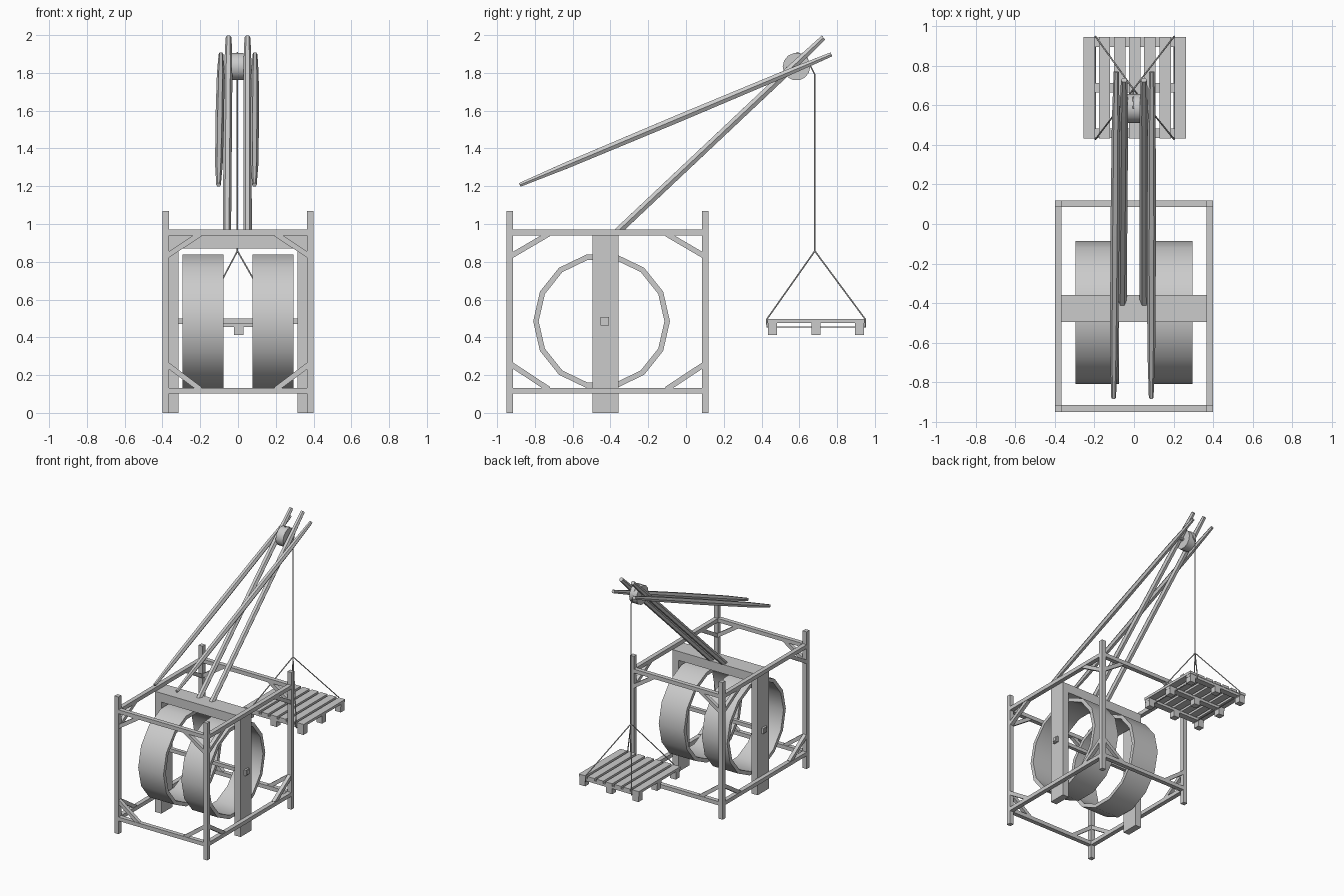
import bpy, math
from mathutils import Vector

if "Cube" in bpy.data.objects:
    bpy.data.objects.remove(bpy.data.objects["Cube"])


def make(name, verts, faces, smooth=False):
    me = bpy.data.meshes.new(name)
    me.from_pydata([tuple(v) for v in verts], [], faces)
    me.update()
    if smooth:
        me.shade_smooth()
        me.set_sharp_from_angle(angle=math.radians(32))
    ob = bpy.data.objects.new(name, me)
    bpy.context.collection.objects.link(ob)
    return ob


def box(name, x0, x1, y0, y1, z0, z1):
    v = [(x, y, z) for x in (x0, x1) for y in (y0, y1) for z in (z0, z1)]
    f = [(0, 1, 3, 2), (4, 6, 7, 5), (0, 4, 5, 1), (2, 3, 7, 6), (0, 2, 6, 4), (1, 5, 7, 3)]
    return make(name, v, f)


def pole(name, p, q, stations, sides, turn=0.0, smooth=False):
    """Round or polygonal bar from p to q; stations = [(t, radius), ...]."""
    p, q = Vector(p), Vector(q)
    rot = (q - p).to_track_quat('Z', 'Y')
    v, f = [], []
    for t, r in stations:
        for i in range(sides):
            a = 2 * math.pi * i / sides + turn
            v.append(p.lerp(q, t) + rot @ Vector((r * math.cos(a), r * math.sin(a), 0)))
    for k in range(len(stations) - 1):
        for i in range(sides):
            a, b = k * sides + i, k * sides + (i + 1) % sides
            f.append((a, b, b + sides, a + sides))
    n = len(v)
    f += [tuple(range(sides))[::-1], tuple(range(n - sides, n))]
    return make(name, v, f, smooth)


def bar(name, p, q, w):
    return pole(name, p, q, [(0, w / 1.4142), (1, w / 1.4142)], 4, math.pi / 4)


def rope(name, pts, r=0.004):
    cu = bpy.data.curves.new(name, 'CURVE')
    cu.dimensions = '3D'
    cu.bevel_depth = r
    cu.bevel_resolution = 1
    cu.use_fill_caps = True
    sp = cu.splines.new('POLY')
    sp.points.add(len(pts) - 1)
    for s, c in zip(sp.points, pts):
        s.co = (*c, 1)
    ob = bpy.data.objects.new(name, cu)
    bpy.context.collection.objects.link(ob)


def ring(name, x0, x1, cy, cz, ro, ri, n):
    v, f = [], []
    for x, r in ((x0, ro), (x1, ro), (x1, ri), (x0, ri)):
        for i in range(n):
            a = 2 * math.pi * i / n
            v.append((x, cy + r * math.cos(a), cz + r * math.sin(a)))
    for k in range(4):
        for i in range(n):
            j = (i + 1) % n
            m = (k + 1) % 4
            f.append((k * n + j, k * n + i, m * n + i, m * n + j))
    return make(name, v, f, True)


# Outer frame: corner posts, rails and diagonal braces
X0, X1, W = -0.4, 0.4, 0.034
Y0, Y1 = -0.95, 0.12
for x in (X0, X1 - W):
    for y in (Y0, Y1 - W):
        box("corner_post", x, x + W, y, y + W, 0, 1.07)
for z in (0.103, 0.94):
    for x in (X0, X1 - W):
        box("side_rail", x, x + W, Y0 + W, Y1 - W, z, z + 0.03)
    for y in (Y0, Y1 - W):
        box("cross_rail", X0 + W, X1 - W, y, y + W, z, z + 0.03)
for za, zb in ((0.828, 0.948), (0.26, 0.125)):
    for sx in (-1, 1):
        xm = sx * (X1 - W / 2)
        for y, d in ((Y0 + W, 1), (Y1 - W, -1)):
            bar("side_brace", (xm, y - d * 0.015, za), (xm, y + d * 0.19, zb), 0.028)
            bar("cross_brace", (sx * (X1 - W + 0.015), y - d * W / 2, za),
                (sx * 0.2, y - d * W / 2, zb), 0.028)

# Wheel support: two planks, top beam and axle
for s in (-1, 1):
    a, b = sorted((s * 0.315, s * 0.368))
    box("wheel_support", a, b, -0.495, -0.358, 0, 0.94)
    a, b = sorted((s * 0.36, s * 0.384))
    box("axle_end", a, b, -0.452, -0.408, 0.463, 0.507)
box("top_beam", -0.315, 0.315, -0.495, -0.358, 0.87, 0.94)
box("axle", -0.39, 0.39, -0.444, -0.416, 0.471, 0.499)

# Tread wheels
ring("left_wheel", -0.295, -0.077, -0.447, 0.485, 0.362, 0.333, 14)
ring("right_wheel", 0.077, 0.295, -0.447, 0.485, 0.362, 0.333, 14)

# Boom poles and upper stay poles
for s in (-1, 1):
    pole("boom_pole", (s * 0.055 - 0.004, -0.41, 0.915), (s * 0.05, 0.728, 1.987),
         [(0, 0.022), (0.85, 0.022), (1, 0.016)], 6)
    pole("stay_pole", (s * 0.095 - 0.008, -0.88, 1.207), (s * 0.09, 0.77, 1.898),
         [(0, 0.012), (0.15, 0.02), (0.5, 0.023), (0.85, 0.02), (1, 0.013)], 6)

# Pulley and its pin
pole("pulley", (-0.034, 0.585, 1.833), (0.03, 0.585, 1.833), [(0, 0.073), (1, 0.073)], 14, 0, True)
pole("pulley_pin", (-0.06, 0.585, 1.833), (0.06, 0.585, 1.833), [(0, 0.012), (1, 0.012)], 8, 0, True)

# Hoisting rope and slings around the pallet
APEX = (-0.003, 0.682, 0.857)
rope("hoist_rope", [(-0.003, 0.585, 1.908), (-0.003, 0.635, 1.888), (-0.003, 0.66, 1.835),
                    (-0.003, 0.682, 1.79), APEX])
for x in (-0.195, 0.203):
    rope("sling", [APEX, (x, 0.428, 0.496), (x, 0.428, 0.455), (x, 0.949, 0.455),
                   (x, 0.949, 0.496), APEX])

# Pallet: slats, cross boards and blocks
for i in range(7):
    x = -0.255 + i * 0.0767
    box("pallet_slat", x, x + 0.058, 0.432, 0.946, 0.476, 0.496)
for y in (0.435, 0.665, 0.895):
    box("pallet_board", -0.253, 0.261, y, y + 0.048, 0.456, 0.476)
    for x in (-0.25, -0.022, 0.21):
        box("pallet_block", x, x + 0.05, y, y + 0.048, 0.412, 0.456)
